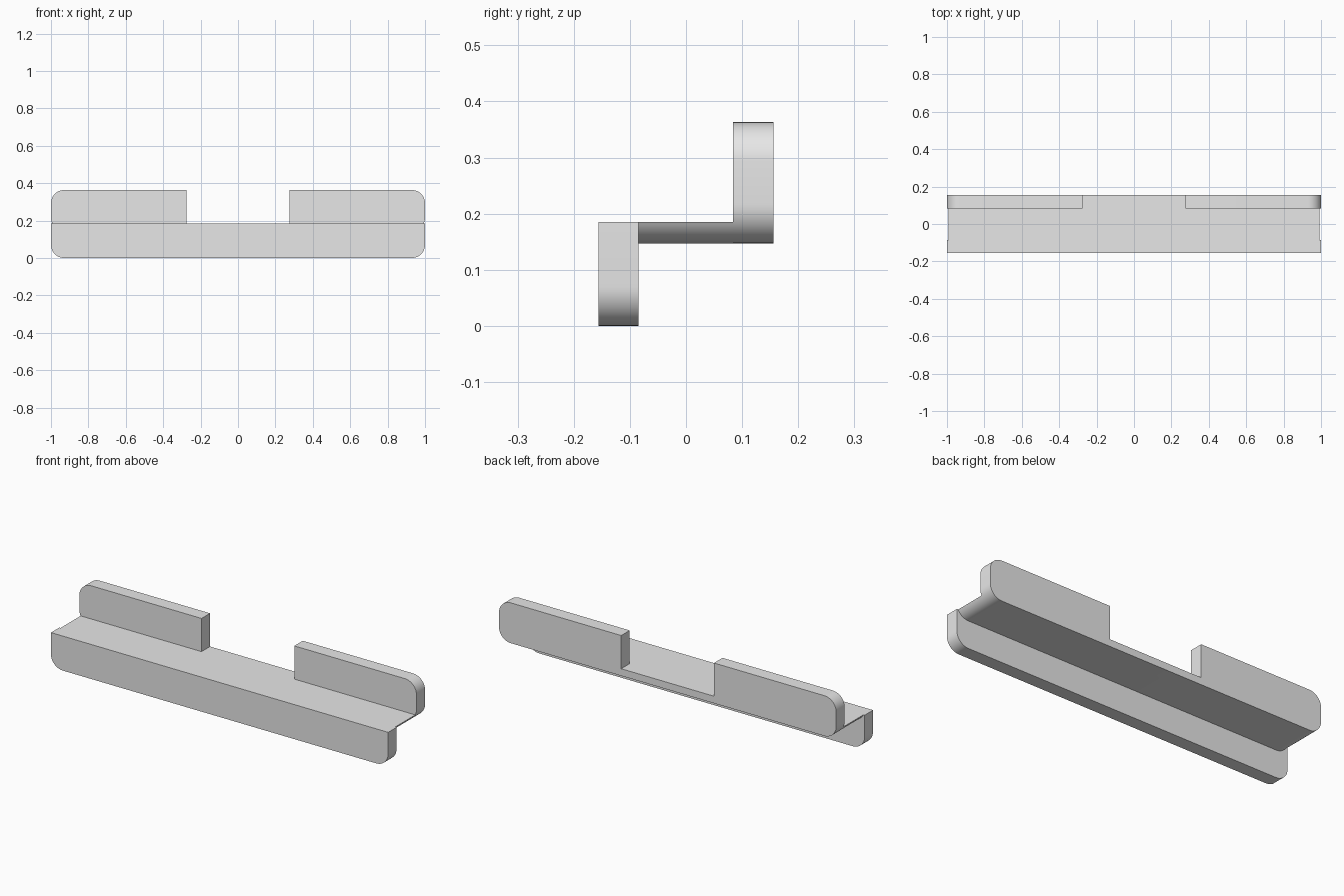
import bpy
import bmesh
from math import sin, cos, asin, pi

if "Cube" in bpy.data.objects:
    bpy.data.objects.remove(bpy.data.objects["Cube"], do_unlink=True)

R = 0.07                    # corner radius
SHELF_Z, STEP_Z = 0.147, 0.185
TOP_Z = 0.363
NOTCH = 0.275               # half width of the gap in the back flange

grey = bpy.data.materials.new("light grey")
grey.use_nodes = True
grey.diffuse_color = (0.8, 0.8, 0.8, 1)
grey.node_tree.nodes["Principled BSDF"].inputs["Base Color"].default_value = (0.8, 0.8, 0.8, 1)


def arc(cz, start, end, steps=12):
    """Points of a rounded corner at the +x end, centred at height cz."""
    angles = [start + (end - start) * i / steps for i in range(steps + 1)]
    return [(1 - R + R * cos(a), cz + R * sin(a)) for a in angles]


def extrude_profile(name, half, y0, y1):
    """Mirror a right-hand outline in x and extrude it from y0 to y1."""
    outline = half + [(-x, z) for x, z in reversed(half)]
    bm = bmesh.new()
    face = bm.faces.new([bm.verts.new((x, y0, z)) for x, z in outline])
    new = bmesh.ops.extrude_face_region(bm, geom=[face])["geom"]
    moved = [v for v in new if isinstance(v, bmesh.types.BMVert)]
    bmesh.ops.translate(bm, verts=moved, vec=(0, y1 - y0, 0))
    bmesh.ops.recalc_face_normals(bm, faces=bm.faces)
    mesh = bpy.data.meshes.new(name)
    bm.to_mesh(mesh)
    bm.free()
    mesh.materials.append(grey)
    obj = bpy.data.objects.new(name, mesh)
    bpy.context.collection.objects.link(obj)
    bpy.ops.object.select_all(action="DESELECT")
    obj.select_set(True)
    bpy.context.view_layer.objects.active = obj
    bpy.ops.object.shade_smooth_by_angle(angle=pi / 6)


# Front lip: square top, rounded lower corners
extrude_profile("front_lip", arc(R, -pi / 2, 0) + [(1, STEP_Z)], -0.156, -0.085)

# Shelf: its ends follow the lower corners of the back flange
cz = SHELF_Z + R
extrude_profile("shelf", arc(cz, -pi / 2, asin((STEP_Z - cz) / R)), -0.085, 0.084)

# Back flange: rounded at all corners, notched down to the shelf in the middle
extrude_profile("back_flange",
                arc(cz, -pi / 2, 0) + arc(TOP_Z - R, 0, pi / 2)
                + [(NOTCH, TOP_Z), (NOTCH, STEP_Z)], 0.084, 0.156)
